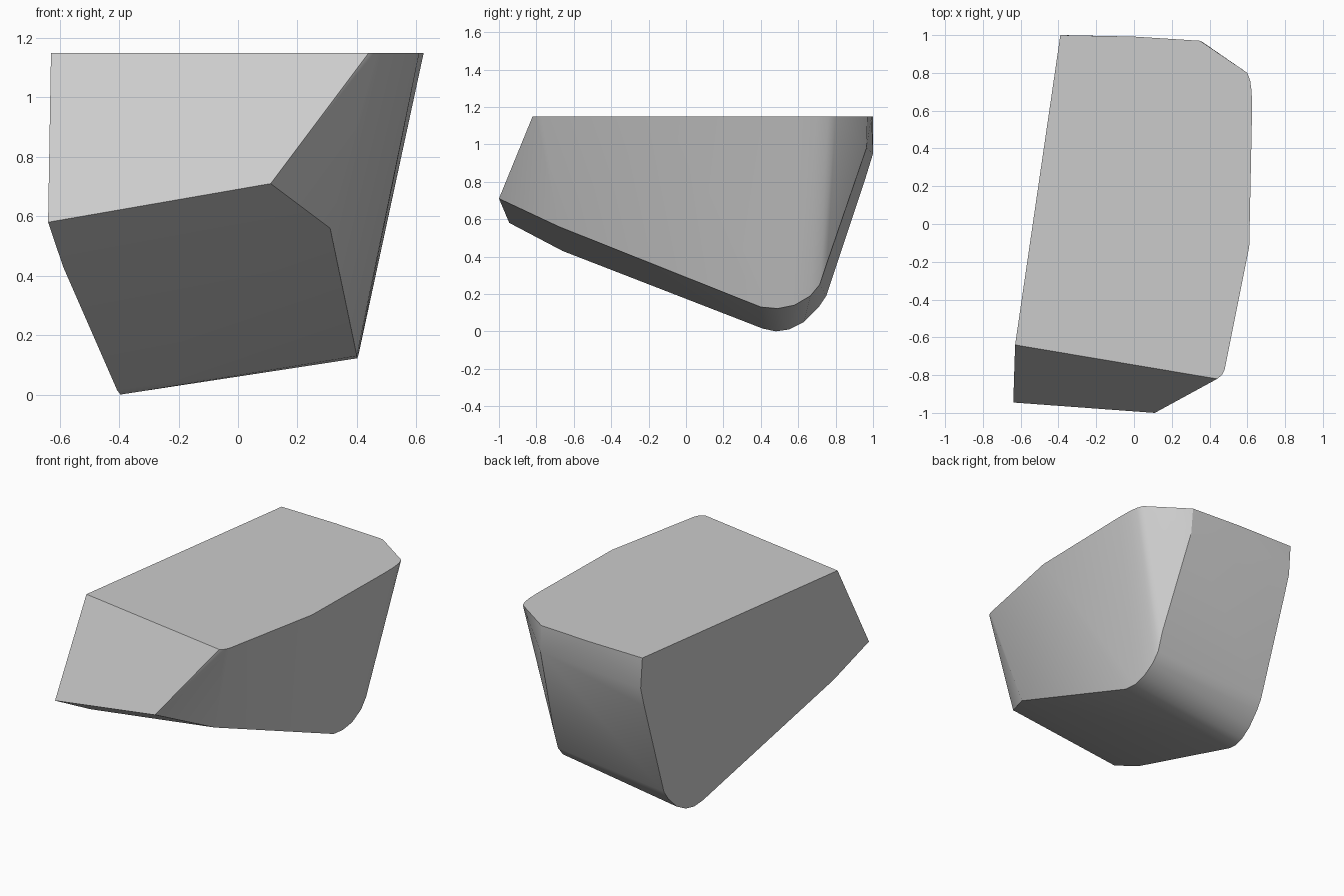
import bpy, bmesh, math

cube = bpy.data.objects.get("Cube")
if cube:
    bpy.data.objects.remove(cube, do_unlink=True)

TOP = 1.15


def left_wall(y, z):
    """Point on the flat, slightly leaning wall on the -x side."""
    return (-0.39 + 0.146 * (y - 1) + 0.061 * (TOP - z), y, z)


# Outline of the flat wall: keel, rounded heel, raked back, sloping front
wall_profile = [(-0.945, 0.58), (-0.66, 0.43), (0.41, 0.015), (0.48, 0),
                (0.55, 0.01), (0.63, 0.05), (0.71, 0.13), (0.75, 0.19),
                (0.79, 0.33), (0.96, 0.82), (1, 0.95), (1, TOP), (-0.64, TOP)]
points = [left_wall(y, z) for y, z in wall_profile]

# Lower edge of the flared side, from nose to heel and up the back crease
points += [(0.11, -1, 0.71), (0.31, -0.68, 0.56), (0.4, 0.4, 0.13),
           (0.402, 0.49, 0.122), (0.407, 0.58, 0.14), (0.41, 0.665, 0.19),
           (0.41, 0.715, 0.25), (0.41, 0.755, 0.37), (0.36, 0.965, 0.98)]

# Rim of the flat top, from front corner round to the back
rim = [(0.44, -0.82), (0.465, -0.8), (0.48, -0.77), (0.61, -0.12),
       (0.625, 0.6), (0.623, 0.7), (0.615, 0.76), (0.6, 0.8),
       (0.35, 0.97), (0, 0.992)]
points += [(x, y, TOP) for x, y in rim]

# Skin the edges into one closed solid
bm = bmesh.new()
for p in points:
    bm.verts.new(p)
result = bmesh.ops.convex_hull(bm, input=bm.verts)
bmesh.ops.delete(bm, geom=[v for v in bm.verts if not v.link_faces], context='VERTS')
bmesh.ops.dissolve_limit(bm, angle_limit=math.radians(1),
                         verts=bm.verts, edges=bm.edges)
bmesh.ops.recalc_face_normals(bm, faces=bm.faces)
mesh = bpy.data.meshes.new("faceted_block")
bm.to_mesh(mesh)
bm.free()

block = bpy.data.objects.new("faceted_block", mesh)
bpy.context.collection.objects.link(block)

# Plain grey material
grey = bpy.data.materials.new("plain_grey")
grey.use_nodes = True
color = (0.6, 0.6, 0.6, 1)
grey.diffuse_color = color
grey.node_tree.nodes["Principled BSDF"].inputs["Base Color"].default_value = color
mesh.materials.append(grey)

# Soft bends, crisp edges
bpy.ops.object.select_all(action='DESELECT')
block.select_set(True)
bpy.context.view_layer.objects.active = block
bpy.ops.object.shade_smooth_by_angle(angle=math.radians(24))
